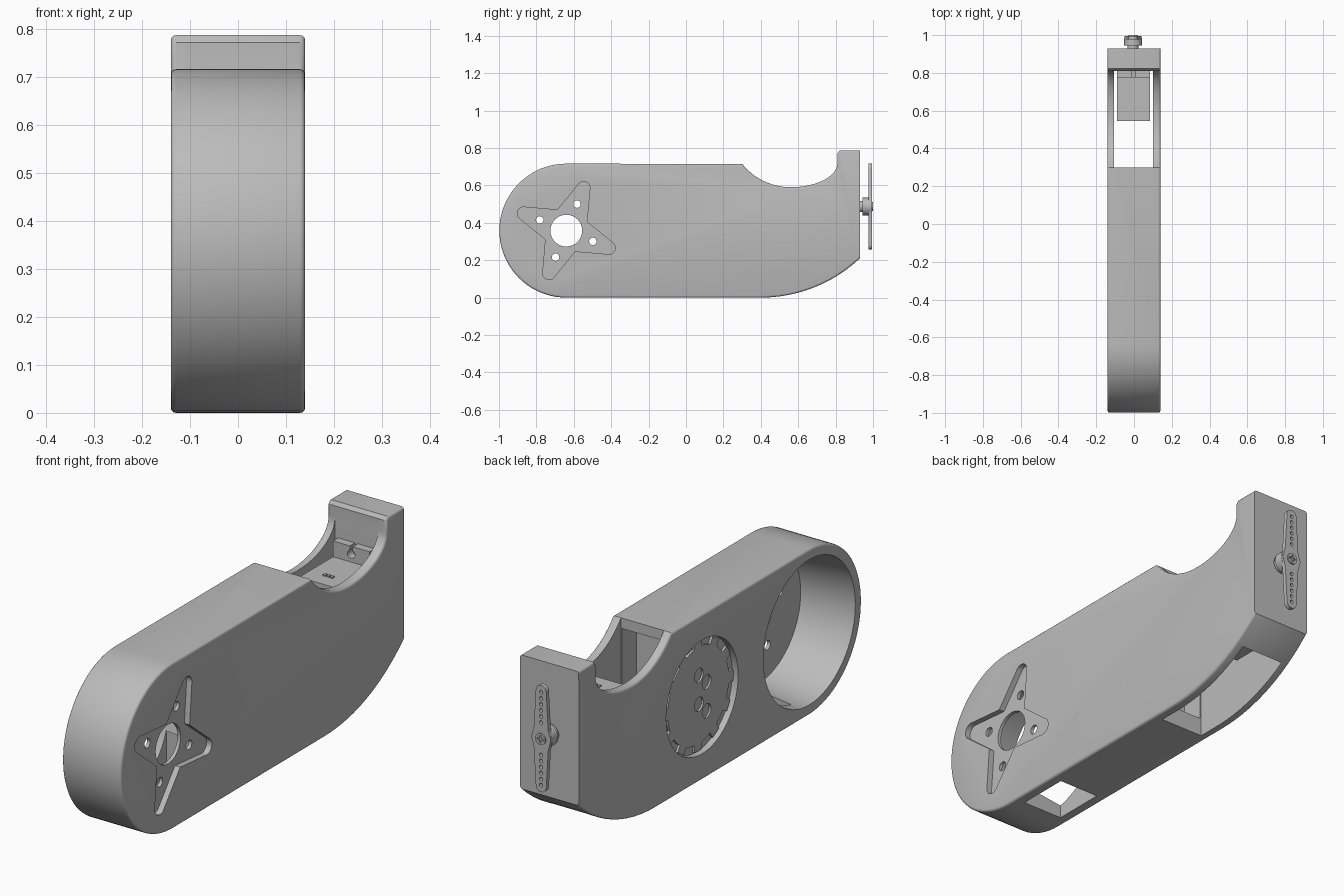
import bpy, bmesh
from math import sin, cos, pi, radians, sqrt
from mathutils import Vector

cube = bpy.data.objects.get("Cube")
if cube:
    bpy.data.objects.remove(cube)

grey = bpy.data.materials.new("plain_grey")
grey.use_nodes = True
COLOUR = (0.5, 0.5, 0.5, 1)
grey.diffuse_color = COLOUR
grey.node_tree.nodes["Principled BSDF"].inputs["Base Color"].default_value = COLOUR


def arc(cu, cv, r, a0, a1, n, rv=None):
    """Points on an arc, angles in degrees."""
    steps = [radians(a0 + (a1 - a0) * i / n) for i in range(n + 1)]
    return [(cu + r * cos(a), cv + (rv or r) * sin(a)) for a in steps]


def circle(cu, cv, r, n=32):
    return arc(cu, cv, r, 0, 360, n)[:-1]


def rect(u0, u1, v0, v1):
    return [(u0, v0), (u1, v0), (u1, v1), (u0, v1)]


def prism(name, pts, t0, t1, axis="x", taper=1.0):
    """Extrude a profile along x (points are y, z) or y (points are x, z)."""
    bm = bmesh.new()
    mid = sum((Vector(p) for p in pts), Vector((0, 0))) / len(pts)
    rings = []
    for t, s in ((t0, 1), (t1, taper)):
        ring = []
        for p in pts:
            u, v = mid + (Vector(p) - mid) * s
            ring.append(bm.verts.new((t, u, v) if axis == "x" else (u, t, v)))
        rings.append(ring)
        bm.faces.new(ring)
    for i in range(len(pts)):
        j = (i + 1) % len(pts)
        bm.faces.new((rings[0][i], rings[0][j], rings[1][j], rings[1][i]))
    bmesh.ops.recalc_face_normals(bm, faces=bm.faces)
    mesh = bpy.data.meshes.new(name)
    bm.to_mesh(mesh)
    bm.free()
    mesh.materials.append(grey)
    obj = bpy.data.objects.new(name, mesh)
    bpy.context.collection.objects.link(obj)
    return obj


def cut(obj, cutters):
    """Subtract every cutter, keep the result and drop the cutters."""
    for c in cutters:
        mod = obj.modifiers.new("cut", "BOOLEAN")
        mod.operation, mod.solver, mod.object = "DIFFERENCE", "EXACT", c
    dg = bpy.context.evaluated_depsgraph_get()
    mesh = bpy.data.meshes.new_from_object(obj.evaluated_get(dg))
    obj.modifiers.clear()
    obj.data = mesh
    for c in cutters:
        bpy.data.objects.remove(c)


def smooth(obj):
    bpy.ops.object.select_all(action="DESELECT")
    obj.select_set(True)
    bpy.context.view_layer.objects.active = obj
    bpy.ops.object.shade_smooth_by_angle(angle=radians(32))


W = 0.14
PY, PZ = -0.64, 0.358      # pivot at the round end
GY = 0.09                  # centre of the toothed recess

# Arm body: round end, scooped top, rear tower and curved underside
outline = arc(PY, PZ, 0.358, 270, 90, 40)
outline += arc(0.56, 0.923, 0.333, 218.7, 270, 12)
outline += arc(0.56, 0.72, 0.25, 270, 360, 12, rv=0.13)[1:]
outline += [(0.81, 0.772), (0.822, 0.787), (0.93, 0.787)]
outline += arc(0.4, 0.774, 0.774, 313.2, 270, 12)
body = prism("arm_body", outline, -W, W)

# Soften the rims of both flat sides
bm = bmesh.new()
bm.from_mesh(body.data)
rims = [e for e in bm.edges
        if abs(e.verts[0].co.x - e.verts[1].co.x) < 0.001
        and min(v.co.y for v in e.verts) < 0.92]
bmesh.ops.bevel(bm, geom=rims, offset=0.011, segments=3, profile=0.5, affect="EDGES")
bm.to_mesh(body.data)
bm.free()

# Four-armed horn pocket with rounded tips
star = []
for k in range(4):
    a = 68 + 90 * k
    d = radians(a)
    star += arc(PY + 0.245 * cos(d), PZ + 0.245 * sin(d), 0.035, a - 85, a + 85, 10)
    d = radians(a + 45)
    star.append((PY + 0.12 * cos(d), PZ + 0.12 * sin(d)))

cutters = [
    prism("cup", circle(PY, PZ, 0.315, 64), -0.16, 0.1, taper=0.9),
    prism("horn_pocket", star, 0.115, 0.2),
    prism("pivot_hole", circle(PY, PZ, 0.085), 0, 0.2),
    prism("servo_slot", rect(0.3, 0.81, -0.1, 0.95), -0.105, 0.1),
    prism("slot_undercut", rect(0.2, 0.4, 0.08, 0.67), -0.1, 0.095),
    prism("cable_port", rect(-0.58, -0.35, -0.1, 0.25), -0.095, 0.095),
    prism("toothed_recess", circle(GY, PZ, 0.245, 64), -0.2, -0.112),
    prism("shaft_hole", circle(-0.005, 0.487, 0.04), 0.78, 1.0, "y"),
]
for k in range(4):
    d = radians(68 + 90 * k)
    cutters.append(prism("screw_hole", circle(PY + 0.153 * cos(d), PZ + 0.153 * sin(d), 0.02, 16), 0, 0.2))
cut(body, cutters)
smooth(body)

# Toothed disc sitting inside the round recess
teeth = 12
gear = []
for k in range(teeth):
    a = 360 * k / teeth
    gear += arc(GY, PZ, 0.208, a - 15, a - 7, 3)
    gear += arc(GY, PZ, 0.238, a - 6, a + 6, 4)
    gear += arc(GY, PZ, 0.208, a + 7, a + 14, 3)
disc = prism("toothed_disc", gear, -0.122, -0.108)
holes = []
for dz in (0.062, -0.062):
    for s in (1, -1):
        holes.append(prism("disc_hole", circle(GY - 0.03 + s * 0.026, PZ + dz + s * 0.024, 0.03, 20),
                           -0.15, -0.1135))
cut(disc, holes)
smooth(disc)

# Servo in the slot, with mounting flange
prism("servo_body", rect(-0.09, 0.085, 0.24, 0.57), 0.545, 0.81, "y")
flange = prism("servo_flange", rect(-0.09, 0.085, 0.17, 0.638), 0.775, 0.81, "y")
slots = []
for z, tip in ((0.604, 0.66), (0.204, 0.15)):
    slots.append(prism("flange_hole", circle(-0.003, z, 0.018, 16), 0.7, 0.9, "y"))
    slots.append(prism("flange_slit", rect(-0.01, 0.004, min(z, tip), max(z, tip)), 0.7, 0.9, "y"))
cut(flange, slots)
for i in range(3):
    prism("wire_pin", rect(-0.022 + i * 0.017, -0.01 + i * 0.017, 0.565, 0.576), 0.608, 0.622, "y")

# Output shaft, hub and screw
HX, HZ = -0.005, 0.487
smooth(prism("output_shaft", circle(HX, HZ, 0.03), 0.8, 0.95, "y"))
smooth(prism("horn_hub", circle(HX, HZ, 0.047), 0.945, 0.985, "y"))
screw = prism("horn_screw", circle(HX, HZ, 0.024), 0.98, 1.0, "y")
cut(screw, [prism("drive", rect(HX - a, HX + a, HZ - b, HZ + b), 0.993, 1.1, "y")
            for a, b in ((0.016, 0.004), (0.004, 0.016))])
smooth(screw)

# Two-ended horn with rows of holes
blade = []
for s in (1, -1):
    half = arc(0, 0.205, 0.025, 0, 180, 12) + [(-0.034, 0.045)] + arc(0, 0, 0.046, 150, 180, 4)
    blade += [(HX + s * u, HZ + s * v) for u, v in half]
    blade.append((HX - s * 0.046 * cos(pi / 6), HZ - s * 0.023))
    blade.append((HX - s * 0.034, HZ - s * 0.045))
horn = prism("servo_horn", blade, 0.976, 0.994, "y")
cut(horn, [prism("horn_hole", circle(HX, HZ + s * (0.07 + 0.026 * i), 0.008, 12), 0.95, 1.05, "y")
           for s in (1, -1) for i in range(6)])
smooth(horn)
